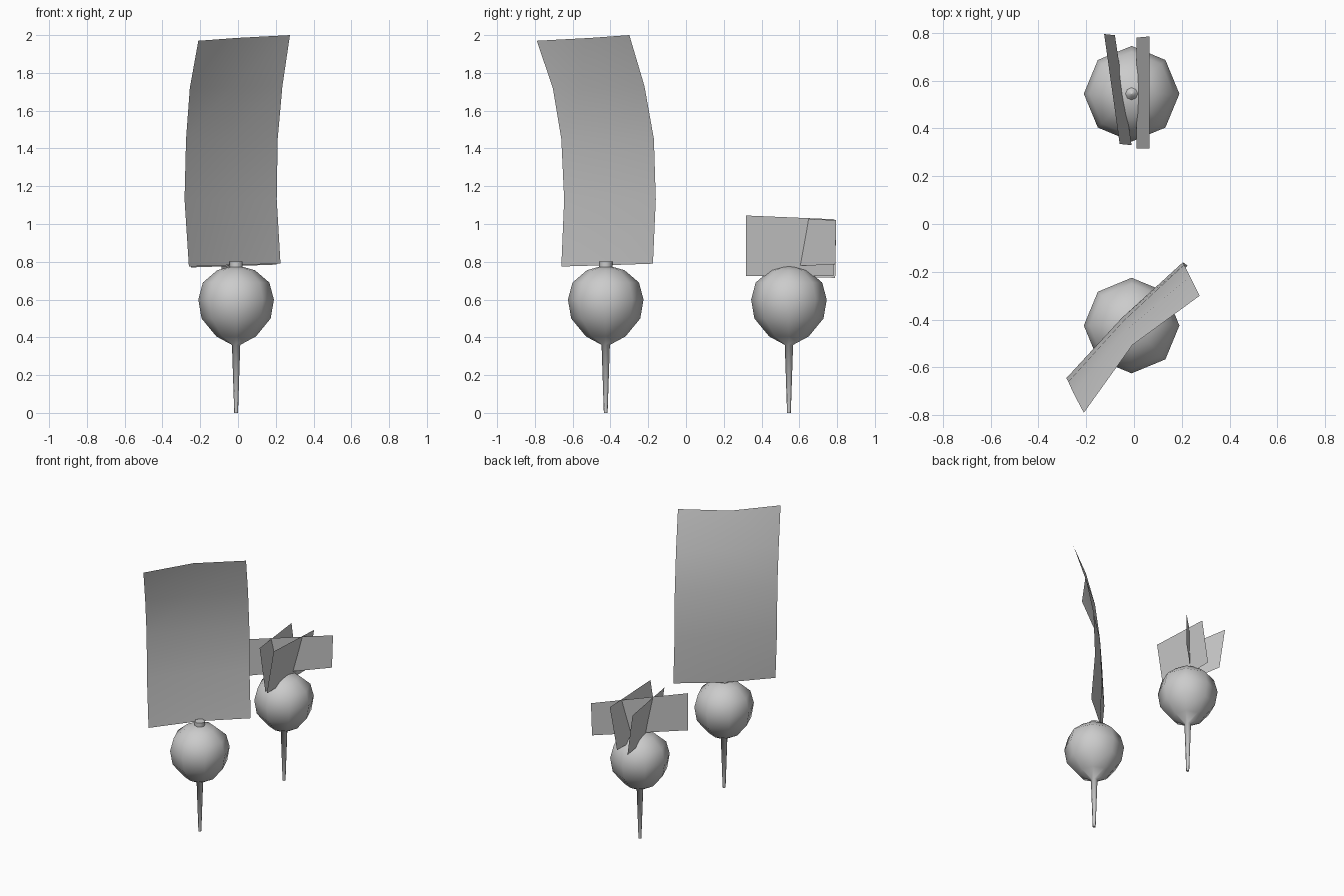
import bpy, bmesh, math
from mathutils import Vector

if "Cube" in bpy.data.objects:
    bpy.data.objects.remove(bpy.data.objects["Cube"])

grey = bpy.data.materials.new("light_grey")
grey.use_nodes = True
grey.diffuse_color = (0.6, 0.6, 0.6, 1)
grey.node_tree.nodes["Principled BSDF"].inputs["Base Color"].default_value = (0.6, 0.6, 0.6, 1)


def finish(name, bm, location=(0, 0, 0), angle=60):
    bmesh.ops.recalc_face_normals(bm, faces=bm.faces)
    mesh = bpy.data.meshes.new(name)
    bm.to_mesh(mesh)
    bm.free()
    mesh.materials.append(grey)
    obj = bpy.data.objects.new(name, mesh)
    obj.location = location
    bpy.context.collection.objects.link(obj)
    bpy.ops.object.select_all(action='DESELECT')
    obj.select_set(True)
    bpy.context.view_layer.objects.active = obj
    bpy.ops.object.shade_smooth_by_angle(angle=math.radians(angle))
    return obj


def lathe(name, profile, location, sides=8):
    """Turn a (radius, height) profile into a closed solid."""
    bm = bmesh.new()
    rings = [[bm.verts.new((r * math.cos(math.tau * i / sides),
                            r * math.sin(math.tau * i / sides), z))
              for i in range(sides)] for r, z in profile]
    for low, high in zip(rings, rings[1:]):
        for i in range(sides):
            j = (i + 1) % sides
            bm.faces.new((low[i], low[j], high[j], high[i]))
    bm.faces.new(rings[0][::-1])
    bm.faces.new(rings[-1])
    return finish(name, bm, location)


def sheet(name, rows):
    """Join rows of points into a sheet."""
    bm = bmesh.new()
    grid = [[bm.verts.new(p) for p in row] for row in rows]
    for low, high in zip(grid, grid[1:]):
        for i in range(len(low) - 1):
            bm.faces.new((low[i], low[i + 1], high[i + 1], high[i]))
    return finish(name, bm)


# Roots: thin tail, round bulb
front_at, back_at = (-0.01, -0.425, 0), (-0.01, 0.545, 0)
bulb = [(0.01, 0), (0.022, 0.36), (0.105, 0.405), (0.183, 0.5), (0.2, 0.6),
        (0.176, 0.69), (0.1, 0.755), (0.03, 0.775)]
lathe("front_root", bulb, front_at)
lathe("back_root", bulb, back_at)

# Crowns: a cut stub in front, a small point behind
lathe("front_crown", [(0.035, 0.765), (0.035, 0.802)], front_at)
lathe("back_crown", [(0.035, 0.765), (0.016, 0.785), (0.002, 0.803)], back_at)

# Tall front leaf, curling forward with a centre crease
left_edge = [(-0.26, -0.66, 0.775), (-0.283, -0.645, 1.13), (-0.275, -0.66, 1.45),
             (-0.255, -0.705, 1.72), (-0.21, -0.79, 1.97)]
right_edge = [(0.225, -0.175, 0.79), (0.205, -0.16, 1.13), (0.21, -0.17, 1.45),
              (0.235, -0.22, 1.73), (0.275, -0.30, 2.0)]
crease = [0.03, 0.015, 0.015, 0.03, 0.055]
rows = []
for a, b, c in zip(left_edge, right_edge, crease):
    a, b = Vector(a), Vector(b)
    rows.append((a, (a + b) / 2 + Vector((-0.707, 0.707, 0)) * c, b))
sheet("front_leaf", rows)

# Three short back leaves
sheet("back_leaf_diagonal", [[(-0.25, 0.335, 0.77), (0.205, 0.79, 0.785)],
                             [(-0.25, 0.335, 1.04), (0.21, 0.795, 1.02)]])
sheet("back_leaf_left", [[(0.01, 0.317, 0.725), (0.01, 0.78, 0.725)],
                         [(0.065, 0.317, 1.045), (0.065, 0.785, 1.025)]])
sheet("back_leaf_right", [[(-0.01, 0.33, 0.725), (-0.08, 0.79, 0.715)],
                          [(-0.06, 0.335, 1.03), (-0.125, 0.795, 1.02)]])
